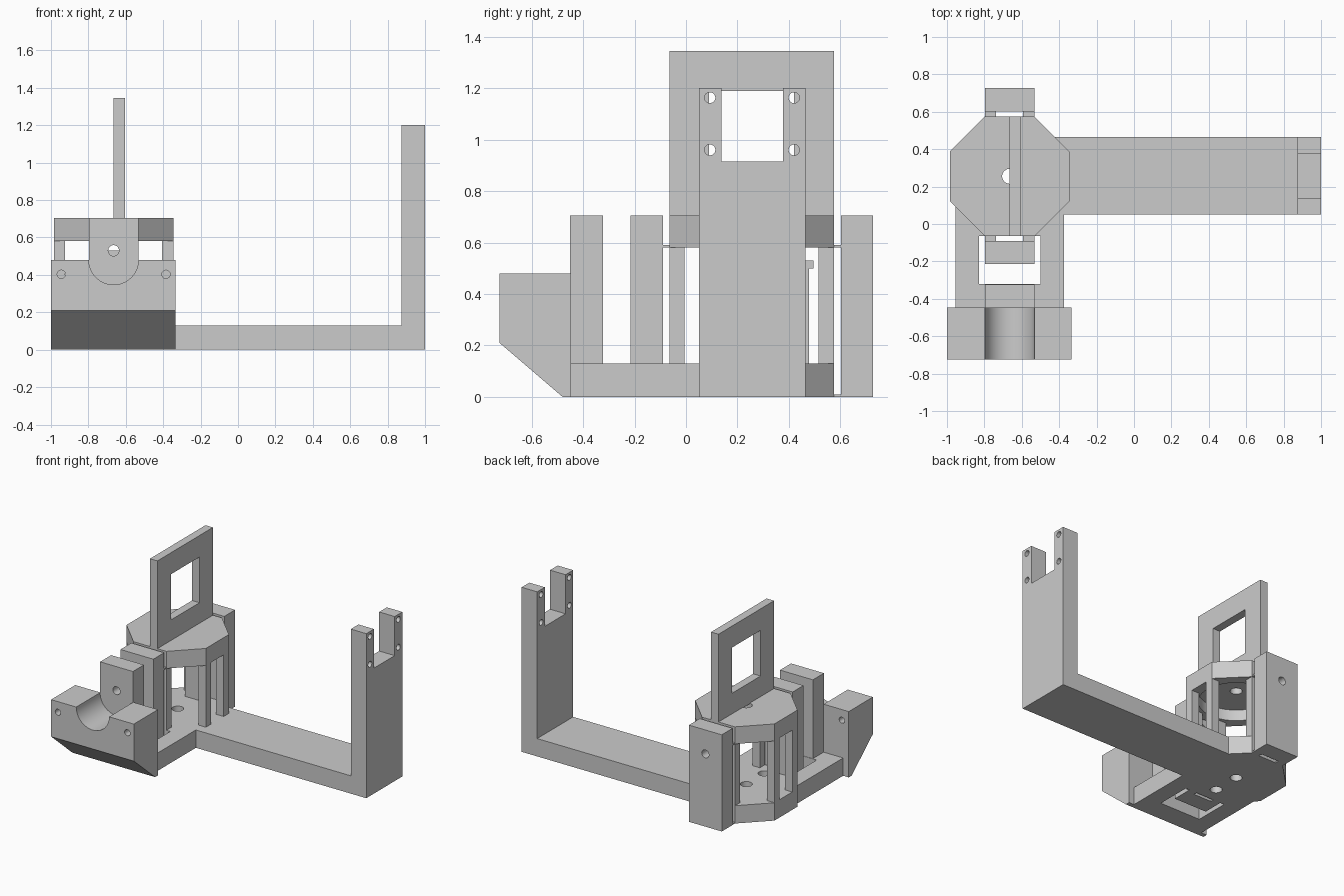
import bpy
import bmesh
import math
from mathutils import Matrix, Vector

old = bpy.data.objects.get("Cube")
if old:
    bpy.data.objects.remove(old, do_unlink=True)

grey = bpy.data.materials.new("light grey plastic")
grey.use_nodes = True
grey.diffuse_color = (0.6, 0.6, 0.6, 1)
grey.node_tree.nodes["Principled BSDF"].inputs["Base Color"].default_value = (0.6, 0.6, 0.6, 1)

CX, CY = -0.665, 0.255   # axis of the octagonal cage
APO = 0.32               # octagon apothem
HALF = APO * math.tan(math.pi / 8)
POST = 0.06
BASE_H = 0.13
CAP_Z, CAP_TOP = 0.58, 0.705


def finish(name, bm):
    bmesh.ops.recalc_face_normals(bm, faces=bm.faces)
    mesh = bpy.data.meshes.new(name)
    bm.to_mesh(mesh)
    bm.free()
    mesh.materials.append(grey)
    ob = bpy.data.objects.new(name, mesh)
    bpy.context.scene.collection.objects.link(ob)
    return ob


def box(name, x, y, z):
    """Box from three (min, max) ranges."""
    bm = bmesh.new()
    bmesh.ops.create_cube(bm, size=1)
    for v in bm.verts:
        v.co = Vector([(lo + hi) / 2 + c * (hi - lo) for c, (lo, hi) in zip(v.co, (x, y, z))])
    return finish(name, bm)


def prism(name, points, direction):
    """Closed outline extruded along a vector."""
    bm = bmesh.new()
    face = bm.faces.new([bm.verts.new(p) for p in points])
    ext = bmesh.ops.extrude_face_region(bm, geom=[face])
    moved = [g for g in ext["geom"] if isinstance(g, bmesh.types.BMVert)]
    bmesh.ops.translate(bm, verts=moved, vec=direction)
    return finish(name, bm)


def rod(centre, radius, length, axis="Z", sides=32):
    """Round cutter along one axis."""
    rot = {"X": Matrix.Rotation(math.pi / 2, 4, "Y"),
           "Y": Matrix.Rotation(math.pi / 2, 4, "X"),
           "Z": Matrix.Identity(4)}[axis]
    bm = bmesh.new()
    bmesh.ops.create_cone(bm, cap_ends=True, segments=sides, radius1=radius, radius2=radius,
                          depth=length, matrix=Matrix.Translation(centre) @ rot)
    return finish("cutter", bm)


def combine(ob, others, operation="DIFFERENCE"):
    """Apply booleans and remove the helper solids."""
    bpy.context.view_layer.objects.active = ob
    for other in others:
        other.hide_render = True
        mod = ob.modifiers.new("bool", "BOOLEAN")
        mod.operation, mod.object, mod.solver = operation, other, "EXACT"
        bpy.ops.object.modifier_apply(modifier=mod.name)
        bpy.data.objects.remove(other, do_unlink=True)


def octagon(name, z0, z1):
    pts = []
    for sx, sy, wide in ((1, -1, 0), (1, -1, 1), (1, 1, 1), (1, 1, 0),
                         (-1, 1, 0), (-1, 1, 1), (-1, -1, 1), (-1, -1, 0)):
        dx, dy = (APO, HALF) if wide else (HALF, APO)
        pts.append((CX + sx * dx, CY + sy * dy, z0))
    return prism(name, pts, (0, 0, z1 - z0))


# Base: octagon floor, rails and long arm in one solid, with its openings
base = octagon("base", 0, BASE_H)
combine(base, [box("rails", (CX - 0.29, CX + 0.29), (-0.45, 0.1), (0, BASE_H)),
               box("arm", (-0.5, 0.95), (0.05, 0.465), (0, BASE_H))], "UNION")
combine(base, [box("cutter", (CX - 0.165, CX + 0.165), (-0.32, CY - APO), (-0.1, 0.3)),
               rod((CX, CY, 0.05), 0.04, 0.5),
               rod((CX, 0.05, 0.05), 0.04, 0.5)])

# End upright: forked top with cross holes
end_post = box("end_upright", (0.875, 1), (0.05, 0.465), (0, 1.2))
combine(end_post, [box("cutter", (0.8, 1.1), (0.138, 0.377), (0.915, 1.3))])
combine(end_post, [rod((0.93, y, z), 0.021, 0.5, "X")
                   for y in (0.093, 0.42) for z in (0.96, 1.163)])

# Cage cap: octagon with a round pocket below and a centre hole
cap = octagon("cage_cap", CAP_Z, CAP_TOP)
combine(cap, [rod((CX, CY, CAP_Z), 0.25, 0.16, sides=48),
              rod((CX, CY, CAP_TOP), 0.04, 0.4)])

# Eight slim posts at the octagon corners
for sx in (-1, 1):
    for sy in (-1, 1):
        for dx, dy in ((HALF, APO), (APO, HALF)):
            xs = sorted((CX + sx * dx, CX + sx * (dx - POST)))
            ys = sorted((CY + sy * dy, CY + sy * (dy - POST)))
            box("cage_post", xs, ys, (BASE_H - 0.005, CAP_Z + 0.005))

# Window plate standing on the cap
plate = box("window_plate", (CX, CX + 0.06), (CY - APO, CY + APO), (CAP_TOP - 0.005, 1.345))
combine(plate, [box("cutter", (CX - 0.1, CX + 0.2), (0.09, 0.42), (0.855, 1.188))])

# Clamp blocks in front of and behind the cage, and the front tongue
SIDE = (CX - HALF, CX + HALF)
for name, ys, z0 in (("front_clamp", (-0.215, -0.09), 0),
                     ("rear_clamp", (0.602, 0.727), 0),
                     ("front_tongue", (-0.45, -0.323), BASE_H - 0.005)):
    block = box(name, SIDE, ys, (z0, CAP_TOP))
    combine(block, [rod((CX, sum(ys) / 2, 0.53), 0.029, 0.4, "Y")])

# Thin breakaway tabs joining the clamps to the cage
for ys in ((-0.092, CY - APO + 0.002), (CY + APO - 0.002, 0.604)):
    for xs in ((SIDE[0], SIDE[0] + POST), (SIDE[1] - POST, SIDE[1])):
        for z in (0, CAP_Z):
            box("breakaway_tab", xs, ys, (z, z + 0.01))

# Inner spring clip with a small lip
box("inner_clip", (CX - 0.07, CX + 0.07), (0.44, 0.478), (BASE_H - 0.005, 0.53))
box("inner_clip_lip", (CX - 0.07, CX + 0.07), (0.47, 0.495), (0.5, 0.53))

# Front cradle: sloped underside, round trough and two bolt holes
profile = ((-0.725, 0.48), (-0.725, 0.21), (-0.48, 0), (-0.447, 0), (-0.447, 0.48))
cradle = prism("front_cradle", [(-1, y, z) for y, z in profile], (0.667, 0, 0))
combine(cradle, [rod((CX, -0.6, 0.48), HALF, 0.6, "Y", 64)])
combine(cradle, [rod((CX + s * 0.28, -0.6, 0.403), 0.022, 0.6, "Y") for s in (-1, 1)])

# Smooth the round cuts while keeping every edge crisp
bpy.ops.object.select_all(action="DESELECT")
for ob in (base, end_post, cap, cradle):
    ob.select_set(True)
bpy.context.view_layer.objects.active = base
bpy.ops.object.shade_smooth_by_angle(angle=math.radians(30))
